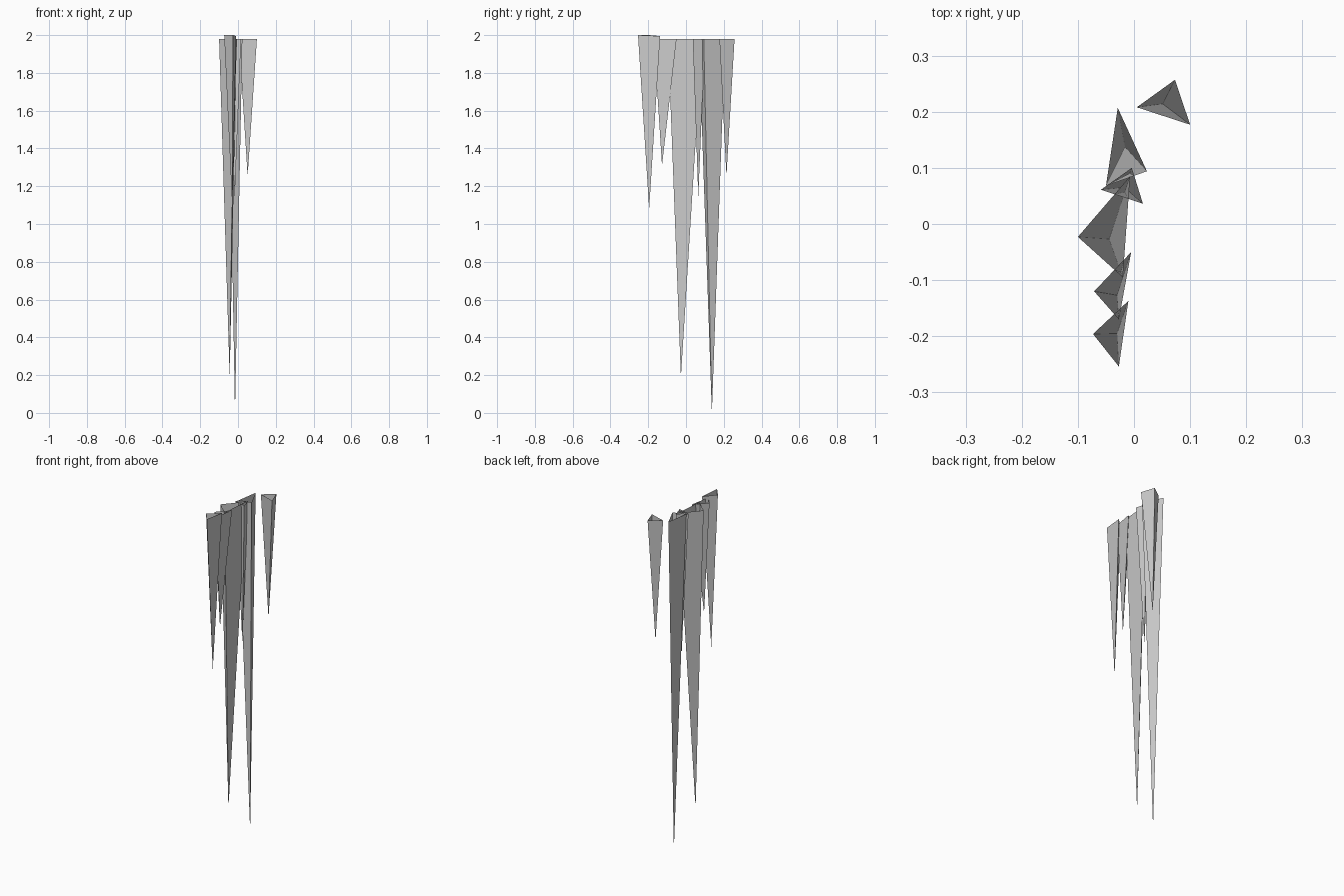
import bpy, bmesh

if "Cube" in bpy.data.objects:
    bpy.data.objects.remove(bpy.data.objects["Cube"])


def icicle(name, corners, tip, top=(1.98, 1.98, 1.98)):
    """Open-topped three-sided spike hanging from a rim down to its tip."""
    bm = bmesh.new()
    rim = [bm.verts.new((x, y, z)) for (x, y), z in zip(corners, top)]
    point = bm.verts.new(tip)
    for i in range(3):
        bm.faces.new((rim[i], rim[(i + 1) % 3], point))
    bmesh.ops.recalc_face_normals(bm, faces=bm.faces)
    mesh = bpy.data.meshes.new(name)
    bm.to_mesh(mesh)
    bm.free()
    bpy.context.collection.objects.link(bpy.data.objects.new(name, mesh))


# Separate spike at the back right
icicle("icicle_back", [(0.005, 0.208), (0.073, 0.257), (0.10, 0.177)],
       (0.051, 0.214, 1.255))
# Longest spike
icicle("icicle_longest", [(-0.029, 0.207), (0.023, 0.094), (-0.05, 0.068)],
       (-0.016, 0.137, 0.0))
# Small spike between the two long ones
icicle("icicle_small_middle", [(-0.059, 0.061), (-0.004, 0.10), (0.016, 0.036)],
       (-0.017, 0.065, 1.145))
# Second long spike, the widest
icicle("icicle_wide", [(-0.10, -0.023), (-0.007, 0.085), (-0.02, -0.095)],
       (-0.044, -0.027, 0.19))
# Two short spikes at the front
icicle("icicle_short", [(-0.071, -0.12), (-0.005, -0.05), (-0.027, -0.17)],
       (-0.03, -0.127, 1.31))
icicle("icicle_front", [(-0.073, -0.196), (-0.01, -0.137), (-0.027, -0.254)],
       (-0.03, -0.195, 1.08), (2.0, 1.995, 2.0))
